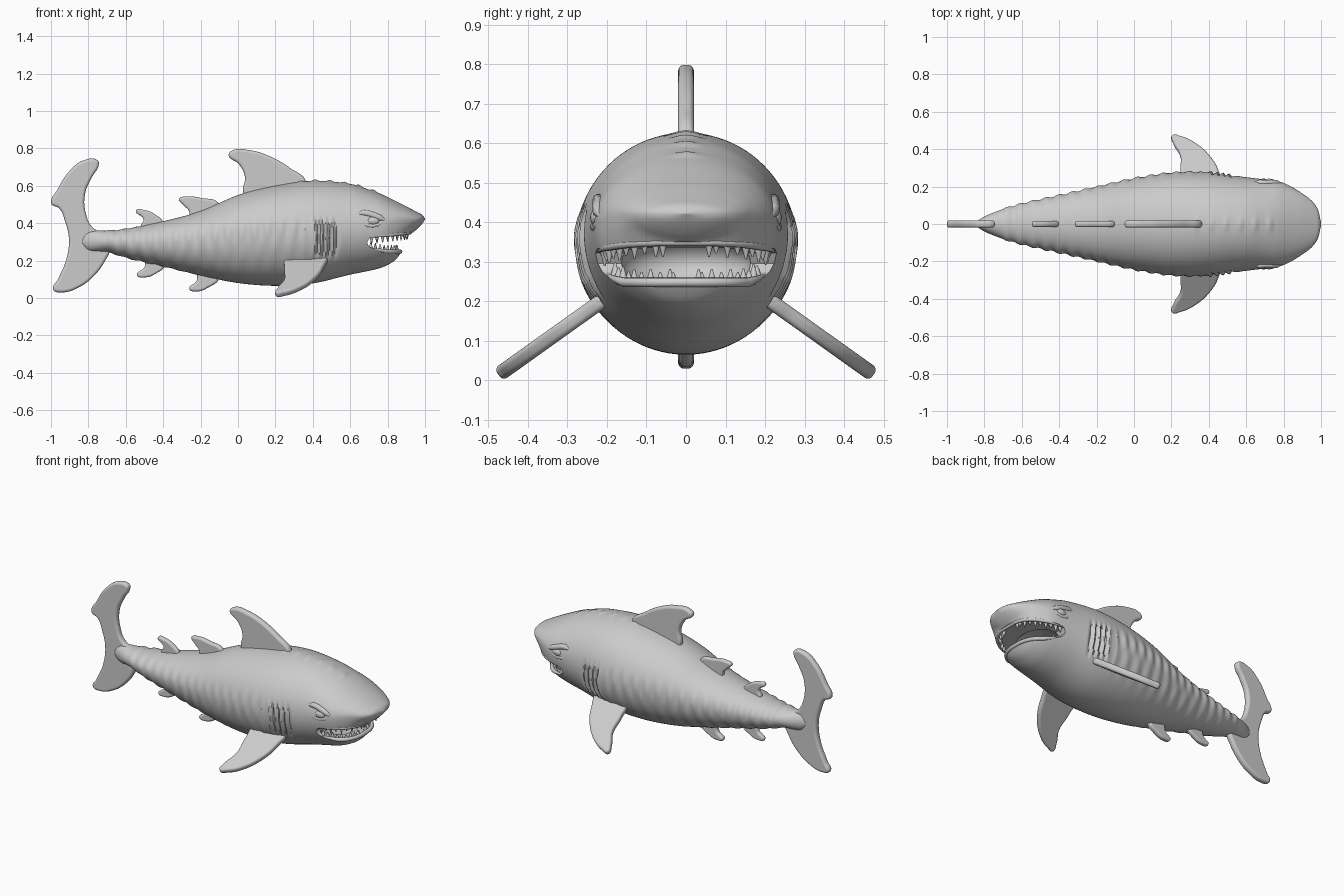
import bpy, bmesh, math
from mathutils import Vector

if "Cube" in bpy.data.objects:
    bpy.data.objects.remove(bpy.data.objects["Cube"])

# Body stations: x, top z, bottom z, widest z, half width
ROWS = [(-.85, .312, .292, .302, .008), (-.8, .355, .252, .303, .04), (-.7, .36, .245, .303, .08),
        (-.6, .37, .215, .30, .11), (-.4, .41, .168, .30, .155), (-.2, .465, .12, .31, .2),
        (0, .55, .08, .33, .245), (.2, .60, .065, .345, .275), (.4, .626, .078, .35, .277),
        (.6, .61, .125, .37, .25), (.7, .58, .145, .385, .238), (.76, .558, .16, .395, .23),
        (.8, .54, .177, .40, .219), (.84, .52, .202, .41, .2), (.87, .505, .24, .415, .183),
        (.9, .49, .29, .42, .163), (.93, .474, .343, .42, .142), (.96, .458, .37, .421, .114),
        (.985, .444, .397, .422, .073), (1.0, .426, .42, .423, .008)]


def station(x):
    """Cubic interpolation of the body stations."""
    n = len(ROWS)
    i = max(0, min(n - 2, sum(r[0] <= x for r in ROWS) - 1))
    a, b = ROWS[i], ROWS[i + 1]
    p, q = ROWS[max(i - 1, 0)], ROWS[min(i + 2, n - 1)]
    h = b[0] - a[0]
    t = (x - a[0]) / h
    out = []
    for k in range(1, 5):
        m0 = (b[k] - p[k]) / (b[0] - p[0]) * h
        m1 = (q[k] - a[k]) / (q[0] - a[0]) * h
        out.append((2*t**3 - 3*t*t + 1) * a[k] + (t**3 - 2*t*t + t) * m0
                   + (3*t*t - 2*t**3) * b[k] + (t**3 - t*t) * m1)
    return out


def half_width(x, z):
    top, bot, mid, w = station(x)
    t = (z - mid) / (top - mid) if z > mid else (mid - z) / (mid - bot)
    return w * math.sqrt(max(0, 1 - t * t))


def gauss(v, s):
    return math.exp(-(v / s) ** 2)


def relief(x, y, z, mid):
    """Gill slits, side bumps and back bumps as a surface offset."""
    d = 0
    if .36 < x < .58:
        win = max(0, 1 - ((z - .32) / .115) ** 4)
        bow = x + 1.5 * (z - .32) ** 2
        d += win * sum(.008 * gauss(bow - g + .016, .009) - .014 * gauss(bow - g, .009)
                       for g in (.43, .463, .496, .529))
    if -.7 < x < .36:
        d += .005 * math.sin(x * 90) * gauss(z - mid - .02, .05)
        d += .003 * math.sin(x * 75) * gauss(z - mid + .1, .07)
    if .3 < x < .74 and z > mid:
        d += .007 * max(0, math.sin(x * 80)) * gauss(y, .03)
    return d


def finish(obj, name, angle=40):
    bpy.ops.object.select_all(action='DESELECT')
    obj.select_set(True)
    bpy.context.view_layer.objects.active = obj
    if obj.type == 'CURVE':
        bpy.ops.object.convert(target='MESH')
        obj = bpy.context.object
    obj.name = name
    bpy.ops.object.shade_smooth_by_angle(angle=math.radians(angle))
    return obj


def mesh_object(name, bm):
    bmesh.ops.recalc_face_normals(bm, faces=bm.faces)
    me = bpy.data.meshes.new(name)
    bm.to_mesh(me)
    bm.free()
    obj = bpy.data.objects.new(name, me)
    bpy.context.collection.objects.link(obj)
    return obj


def fin(name, pts, angle=math.pi / 2, loc=(0, 0, 0), half=.02):
    """Rounded flat fin from a smooth outline."""
    cu = bpy.data.curves.new(name, 'CURVE')
    cu.dimensions, cu.fill_mode, cu.resolution_u = '2D', 'BOTH', 8
    cu.bevel_depth, cu.extrude, cu.bevel_resolution = half * .75, half * .25, 4
    cu.offset = -half * .75
    sp = cu.splines.new('BEZIER')
    sp.bezier_points.add(len(pts) - 1)
    for bp, (u, v) in zip(sp.bezier_points, pts):
        bp.co = (u, v, 0)
        bp.handle_left_type = bp.handle_right_type = 'AUTO'
    sp.use_cyclic_u = True
    obj = bpy.data.objects.new(name, cu)
    bpy.context.collection.objects.link(obj)
    obj.rotation_euler = (angle, 0, 0)
    obj.location = loc
    return finish(obj, name, 50)


def tube(name, pts, r):
    cu = bpy.data.curves.new(name, 'CURVE')
    cu.dimensions, cu.bevel_depth, cu.bevel_resolution, cu.use_fill_caps = '3D', r, 3, True
    sp = cu.splines.new('POLY')
    sp.points.add(len(pts) - 1)
    n = len(pts) - 1
    for i, (p, c) in enumerate(zip(sp.points, pts)):
        p.co = (*c, 1)
        p.radius = min(1, .3 + 4 * min(i, n - i) / n)
    obj = bpy.data.objects.new(name, cu)
    bpy.context.collection.objects.link(obj)
    return finish(obj, name)


# Body and head loft
bm = bmesh.new()
xs = [-.85 + i * .0085 for i in range(213)]
xs += [1 - (1 - xs[-1]) * (1 - u / 12) ** 2 for u in range(1, 13)]
rings = []
for x in xs:
    top, bot, mid, w = station(x)
    ring = []
    for j in range(88):
        a = 2 * math.pi * j / 88
        c, s = math.cos(a), math.sin(a)
        y, z = w * c, mid + s * ((top - mid) if s > 0 else (mid - bot))
        d = relief(x, y, z, mid)
        ring.append(bm.verts.new((x, y + d * c, z + d * s)))
    rings.append(ring)
for r0, r1 in zip(rings, rings[1:]):
    for j in range(88):
        k = (j + 1) % 88
        bm.faces.new((r0[j], r0[k], r1[k], r1[j]))
bm.faces.new(rings[0])
bm.faces.new(rings[-1])
body = mesh_object("body", bm)

# Mouth cutters: open wedge and inner hollow
bm = bmesh.new()
wedge = [(.69, .295), (.705, .322), (.74, .332), (.82, .337), (.93, .35), (1.1, .362),
         (1.1, .245), (.87, .245), (.8, .25), (.73, .26), (.70, .275)]
f = bm.faces.new([bm.verts.new((x, -.4, z)) for x, z in wedge])
ext = bmesh.ops.extrude_face_region(bm, geom=[f])
bmesh.ops.translate(bm, vec=(0, .8, 0), verts=[v for v in ext['geom'] if isinstance(v, bmesh.types.BMVert)])
cut_a = mesh_object("mouth_cutter", bm)
bm = bmesh.new()
bmesh.ops.create_uvsphere(bm, u_segments=32, v_segments=16, radius=1)
bmesh.ops.scale(bm, vec=(.13, .165, .075), verts=bm.verts)
bmesh.ops.translate(bm, vec=(.705, 0, .297), verts=bm.verts)
cut_b = mesh_object("throat_cutter", bm)
bpy.context.view_layer.objects.active = body
for cutter in (cut_a, cut_b):
    cutter.hide_render = True
    mod = body.modifiers.new("mouth", 'BOOLEAN')
    mod.operation, mod.solver, mod.object = 'DIFFERENCE', 'EXACT', cutter
    bpy.ops.object.modifier_apply(modifier=mod.name)
    bpy.data.objects.remove(cutter)
finish(body, "body")


# Lips and teeth follow the jaw outline
def jaw_line(height, x_end, inset):
    side = []
    for i in range(81):
        x = .70 + (x_end - .70) * (1 - (1 - i / 80) ** 2)
        z = height(x)
        side.append(Vector((.69 + (x - .69) * inset, half_width(x, z) * inset, z)))
    return side + [Vector((p.x, -p.y, p.z)) for p in reversed(side[:-1])]


def resample(pts, n):
    run = [0]
    for p, q in zip(pts, pts[1:]):
        run.append(run[-1] + (q - p).length)
    return [pts[min(range(len(pts)), key=lambda i: abs(run[i] - run[-1] * (k + .5) / n))] for k in range(n)]


def teeth(name, line, n, length, sign):
    bm = bmesh.new()
    for k, p in enumerate(resample(line, n)):
        ln = length * (1 if k % 2 else .8)
        r = bmesh.ops.create_cone(bm, cap_ends=True, segments=10, radius1=.014, radius2=.002, depth=ln)
        if sign < 0:
            bmesh.ops.scale(bm, vec=(1, 1, -1), verts=r['verts'])
        bmesh.ops.translate(bm, vec=p + Vector((0, 0, sign * (ln / 2 - .008))), verts=r['verts'])
    finish(mesh_object(name, bm), name)


upper = lambda x: .325 + (x - .70) * .11
lower = lambda x: .268 - min(x - .70, .1) * .2
tube("upper_lip", resample(jaw_line(upper, .929, .965), 60), .011)
tube("lower_lip", resample(jaw_line(lower, .873, .965), 60), .012)
teeth("upper_teeth", jaw_line(upper, .929, .90), 22, .046, -1)
teeth("lower_teeth", jaw_line(lower, .873, .88), 20, .042, 1)

# Eyes with heavy brows and lower lids
for s, side in ((-1, "right"), (1, "left")):
    on = lambda pts: [(x, s * half_width(x, z) * .975, z) for x, z in pts]
    tube(side + "_brow", on([(.64, .45), (.67, .455), (.70, .45), (.73, .44), (.76, .428), (.79, .415)]), .017)
    tube(side + "_lower_lid", on([(.665, .40), (.69, .388), (.72, .385), (.75, .392), (.775, .405)]), .010)
    bpy.ops.mesh.primitive_uv_sphere_add(segments=24, ring_count=12, radius=1,
                                         location=(.722, s * half_width(.722, .412) * .965, .412))
    bpy.context.object.scale = (.034, .017, .022)
    finish(bpy.context.object, side + "_eye")

# Tail fin
fin("tail_fin", [(-.75, .735), (-.82, .738), (-.90, .68), (-.963, .583), (-.998, .505), (-.955, .478),
                 (-.925, .41), (-.904, .315), (-.92, .2), (-.963, .1), (-.988, .045), (-.94, .03),
                 (-.845, .06), (-.765, .123), (-.71, .2), (-.685, .26), (-.71, .335), (-.78, .38),
                 (-.813, .45), (-.818, .556), (-.78, .647), (-.745, .71)])

# Fins along the back and belly
fin("dorsal_fin", [(.364, .62), (.278, .695), (.171, .757), (.064, .79), (-.027, .79), (-.05, .765),
                   (.005, .715), (.037, .647), (.027, .57), (.06, .5), (.34, .55)])
fin("second_dorsal_fin", [(-.315, .53), (-.28, .542), (-.2, .535), (-.1, .5), (-.12, .44), (-.25, .42),
                          (-.262, .465), (-.295, .5)], half=.016)
fin("third_dorsal_fin", [(-.545, .468), (-.5, .47), (-.44, .445), (-.40, .40), (-.42, .35), (-.5, .34),
                         (-.52, .385), (-.505, .42)], half=.015)
fin("pelvic_fin", [(-.26, .048), (-.22, .035), (-.16, .055), (-.10, .11), (-.13, .16), (-.21, .17),
                   (-.222, .09)], half=.017)
fin("anal_fin", [(-.54, .122), (-.50, .11), (-.44, .13), (-.39, .18), (-.42, .23), (-.49, .23),
                 (-.50, .165)], half=.015)

# Pectoral fins, one per side
PEC = [(.465, -.03), (.455, .09), (.41, .19), (.33, .28), (.25, .325), (.205, .332), (.212, .28),
       (.248, .2), (.248, .1), (.27, -.03)]
tilt = math.radians(35.5)
fin("left_pectoral_fin", PEC, -tilt, (0, .2, .21), .019)
fin("right_pectoral_fin", PEC, math.pi + tilt, (0, -.2, .21), .019)
